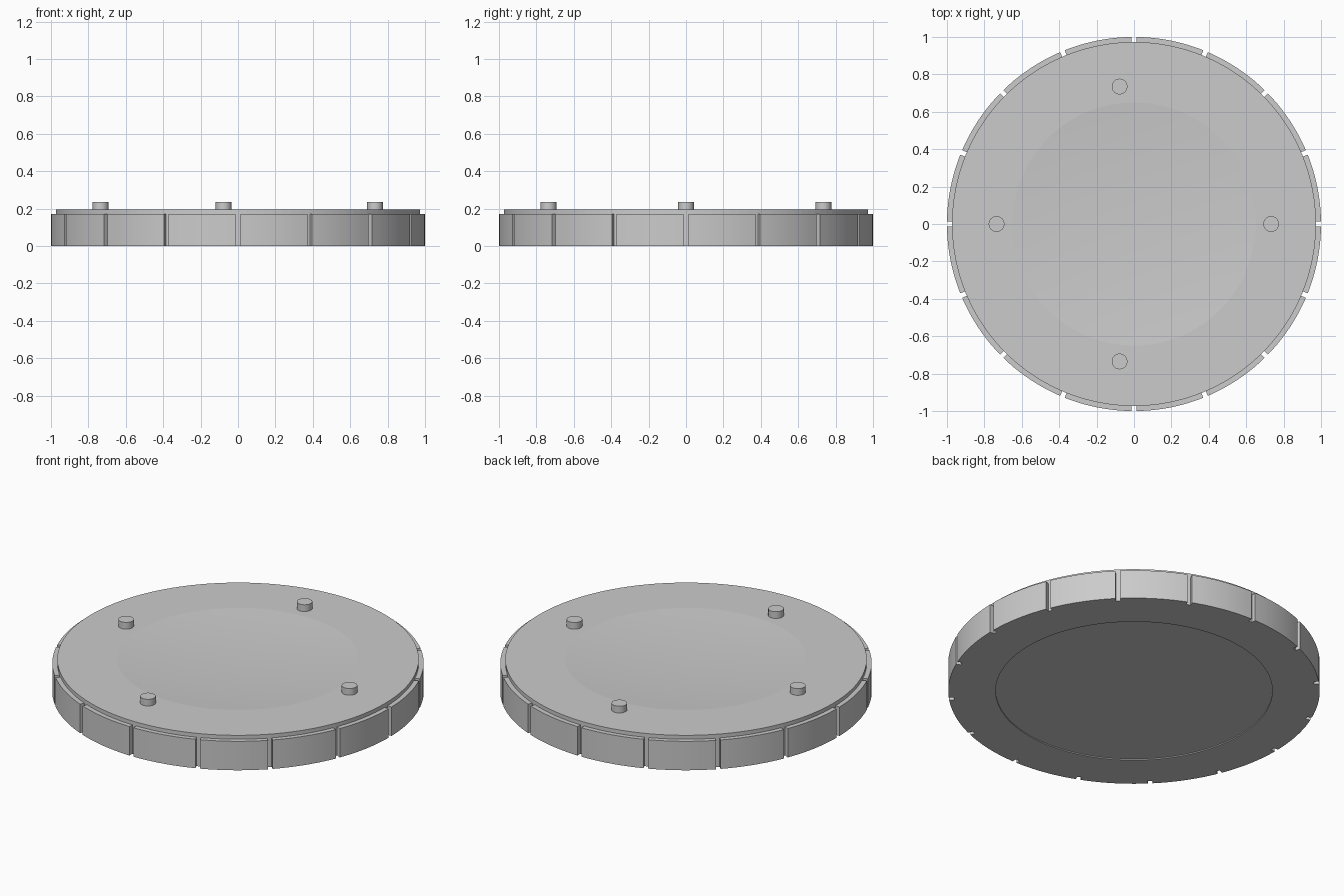
import bpy, bmesh
from math import radians, sin, cos, pi, asin
from mathutils import Matrix

if "Cube" in bpy.data.objects:
    bpy.data.objects.remove(bpy.data.objects["Cube"], do_unlink=True)

R, CORE = 1.0, 0.973          # outer and core radius
BAND_TOP, TOP, PEG_TOP = 0.172, 0.195, 0.235
DISH_R, DISH_DEPTH = 0.65, 0.025
PANELS, GAP = 16, 0.026

grey = bpy.data.materials.new("plain_grey")
grey.use_nodes = True
grey.diffuse_color = (0.6, 0.6, 0.6, 1)
grey.node_tree.nodes["Principled BSDF"].inputs["Base Color"].default_value = (0.6, 0.6, 0.6, 1)


def finish(name, bm, angle=30):
    bmesh.ops.recalc_face_normals(bm, faces=bm.faces)
    mesh = bpy.data.meshes.new(name)
    bm.to_mesh(mesh)
    bm.free()
    mesh.materials.append(grey)
    obj = bpy.data.objects.new(name, mesh)
    bpy.context.collection.objects.link(obj)
    bpy.ops.object.select_all(action='DESELECT')
    obj.select_set(True)
    bpy.context.view_layer.objects.active = obj
    bpy.ops.object.shade_smooth_by_angle(angle=radians(angle))
    return obj


def lathe(name, profile, angle):
    bm = bmesh.new()
    verts = [bm.verts.new((r, 0, z)) for r, z in profile]
    edges = [bm.edges.new(pair) for pair in zip(verts, verts[1:])]
    bmesh.ops.spin(bm, geom=verts + edges, cent=(0, 0, 0), axis=(0, 0, 1),
                   angle=2 * pi, steps=128)
    bmesh.ops.remove_doubles(bm, verts=bm.verts, dist=0.0001)
    return finish(name, bm, angle)


# Core disc: shallow recess below, round dish on top
dish = [(DISH_R * t / 10, TOP - DISH_DEPTH * (1 - (t / 10) ** 2)) for t in range(10, -1, -1)]
base = [(0, 0.006), (0.745, 0.006), (0.745, 0), (CORE, 0), (CORE, TOP)]
lathe("core_disc", base + dish, 2.5)

# Rim panels, separated by parallel-sided slots
bm = bmesh.new()
STEPS = 10
for i in range(PANELS):
    start, end = 2 * pi * i / PANELS, 2 * pi * (i + 1) / PANELS
    rings = []
    for r in (CORE - 0.004, R):
        trim = asin(GAP / 2 / r)
        angles = [start + trim + (end - start - 2 * trim) * k / STEPS for k in range(STEPS + 1)]
        rings.append([(r * cos(a), r * sin(a)) for a in angles])
    outline = rings[0] + rings[1][::-1]
    face = bm.faces.new([bm.verts.new((x, y, 0)) for x, y in outline])
    up = bmesh.ops.extrude_face_region(bm, geom=[face], use_keep_orig=True)["geom"]
    bmesh.ops.translate(bm, vec=(0, 0, BAND_TOP),
                        verts=[v for v in up if isinstance(v, bmesh.types.BMVert)])
finish("rim_panels", bm)

# Locating pegs
for name, x, y in (("left_peg", 0.733, 0), ("right_peg", -0.735, 0),
                   ("front_peg", -0.077, -0.735), ("back_peg", -0.077, 0.735)):
    bm = bmesh.new()
    low = TOP - 0.01
    bmesh.ops.create_cone(bm, cap_ends=True, segments=32, radius1=0.042, radius2=0.042,
                          depth=PEG_TOP - low,
                          matrix=Matrix.Translation((x, y, (PEG_TOP + low) / 2)))
    finish(name, bm)
